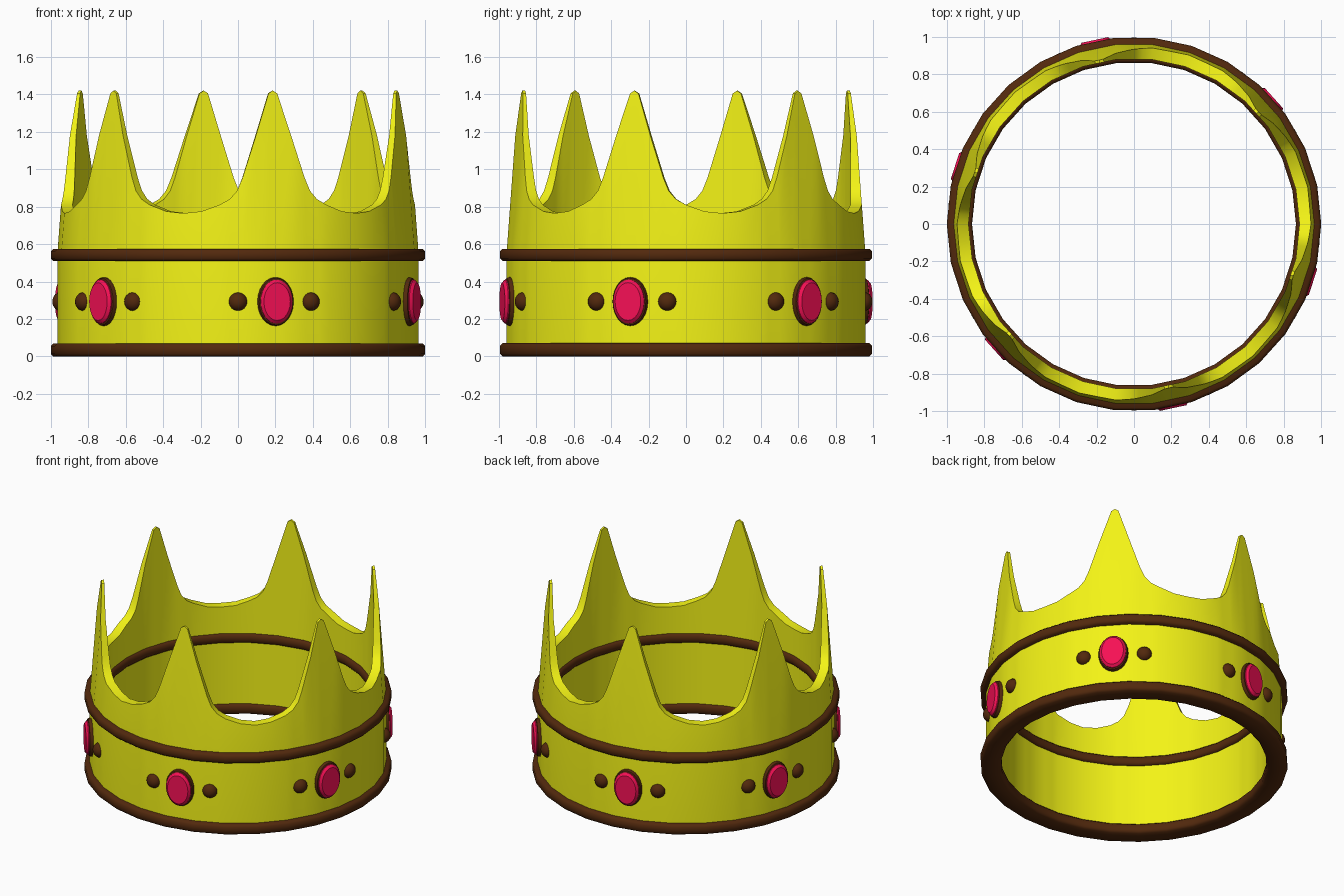
import bpy, math
from math import sin, cos, pi, radians

if "Cube" in bpy.data.objects:
    bpy.data.objects.remove(bpy.data.objects["Cube"])

SPIKES, SIDES = 6, 30
FIRST = -78  # angle of the front spike and gem


def material(name, rgb):
    m = bpy.data.materials.new(name)
    m.diffuse_color = (*rgb, 1)
    m.use_nodes = True
    m.node_tree.nodes["Principled BSDF"].inputs["Base Color"].default_value = m.diffuse_color
    return m


gold = material("gold", (0.90, 0.90, 0.008))
brown = material("brown", (0.085, 0.022, 0.004))
red = material("red", (0.92, 0.005, 0.09))


def make(name, verts, faces, mat, angle=35):
    me = bpy.data.meshes.new(name)
    me.from_pydata(verts, [], faces)
    me.materials.append(mat)
    me.shade_smooth()
    me.set_sharp_from_angle(angle=radians(angle))
    ob = bpy.data.objects.new(name, me)
    bpy.context.collection.objects.link(ob)
    return ob


def sweep(columns):
    """Faces joining closed cross-sections around the full circle."""
    n, k = len(columns), len(columns[0])
    verts = [v for c in columns for v in c]
    faces = [(i * k + j, (i + 1) % n * k + j,
              (i + 1) % n * k + (j + 1) % k, i * k + (j + 1) % k)
             for i in range(n) for j in range(k)]
    return verts, faces


def polar(r, deg, z):
    a = radians(deg)
    return (r * cos(a), r * sin(a), z)


# Gold band with six pointed spikes
half = [(0, 1.42), (1.5, 1.405), (6, 1.18), (10.5, 0.955), (12.3, 0.885),
        (14.7, 0.84), (18, 0.81), (24, 0.775), (30, 0.765)]
outline = [(-o, z) for o, z in half[-2:0:-1]] + half
columns = []
for s in range(SPIKES):
    for off, top in outline:
        a = FIRST + s * 60 + off
        # keep the columns on the flat sides of the 30-gon
        local = (off + 6) % 12 - 6
        flat = cos(radians(6)) / cos(radians(local))
        r_top = 0.965 - 0.065 * (top - 0.545) / 0.875
        columns.append([polar(r * flat, a, z) for r, z in
                        ((0.965, 0.03), (0.965, 0.545), (r_top, top),
                         (0.884, top), (0.884, 0.545), (0.884, 0.03))])
make("spiked_band", *sweep(columns), gold)

# Brown trim hoops
for name, z0, z1 in (("bottom_hoop", 0, 0.07), ("upper_hoop", 0.51, 0.575)):
    b = 0.014
    section = [(1 - b, z0), (1, z0 + b), (1, z1 - b), (1 - b, z1),
               (0.865 + b, z1), (0.865, z1 - b), (0.865, z0 + b), (0.865 + b, z0)]
    make(name, *sweep([[polar(r, i * 360 / SIDES, z) for r, z in section]
                       for i in range(SIDES)]), brown, 50)


def boss(name, deg, rings, mat, n=24):
    """Stacked ellipses facing outwards; rings hold (half width, half height, radius)."""
    verts = [(w * cos(2 * pi * i / n), h * sin(2 * pi * i / n), d)
             for w, h, d in rings for i in range(n)]
    faces = [(k * n + i, k * n + (i + 1) % n, (k + 1) * n + (i + 1) % n, (k + 1) * n + i)
             for k in range(len(rings) - 1) for i in range(n)]
    faces += [tuple(range(n))[::-1], tuple(range((len(rings) - 1) * n, len(rings) * n))]
    ob = make(name, verts, faces, mat)
    ob.rotation_euler = (pi / 2, 0, radians(deg + 90))
    ob.location.z = 0.293
    return ob


# Gems in their settings, each flanked by two studs
dome = [(0.05 * cos(t * pi / 14), 0.05 * cos(t * pi / 14), 0.952 + 0.045 * sin(t * pi / 14))
        for t in range(7)]
for s in range(SPIKES):
    a = FIRST + s * 60
    boss("gem_setting", a, [(0.098, 0.13, 0.94), (0.098, 0.13, 0.968),
                            (0.093, 0.125, 0.981), (0.084, 0.114, 0.985)], brown)
    boss("gem", a, [(0.086, 0.117, 0.97), (0.086, 0.117, 0.99), (0.072, 0.101, 1.005)], red)
    for side in (-12, 12):
        boss("stud", a + side, dome, brown, 16)
